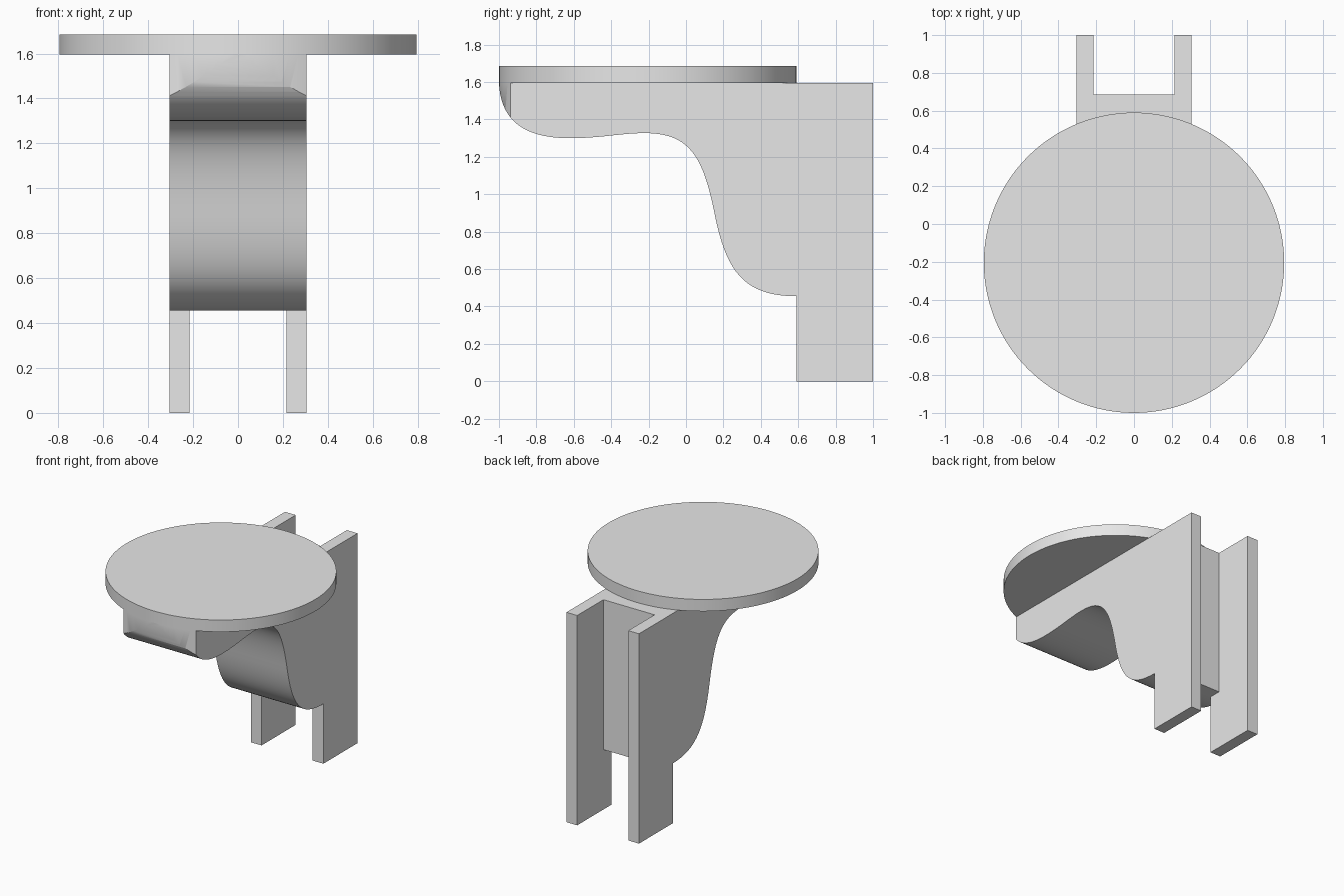
import bpy, bmesh, math
from mathutils import Vector
from mathutils.geometry import interpolate_bezier

cube = bpy.data.objects.get("Cube")
if cube:
    bpy.data.objects.remove(cube, do_unlink=True)

HALF_W, SLOT_W = 0.305, 0.215      # bracket and slot half widths
TOP, SEAT_TOP = 1.595, 1.685       # seat underside and top
RADIUS, SEAT_Y = 0.795, -0.205     # seat disc
LEDGE, LEG_Y, WEB_Y = 0.455, 0.59, 0.685

grey = bpy.data.materials.new("light grey")
grey.use_nodes = True
grey.diffuse_color = (0.8, 0.8, 0.8, 1)
grey.node_tree.nodes["Principled BSDF"].inputs["Base Color"].default_value = (0.8, 0.8, 0.8, 1)


def prism(name, outline, shift):
    """Extrude a closed outline of 3D points along a vector."""
    bm = bmesh.new()
    face = bm.faces.new([bm.verts.new(p) for p in outline])
    moved = bmesh.ops.extrude_face_region(bm, geom=[face])["geom"]
    bmesh.ops.translate(bm, vec=shift, verts=[v for v in moved if isinstance(v, bmesh.types.BMVert)])
    bmesh.ops.recalc_face_normals(bm, faces=bm.faces)
    mesh = bpy.data.meshes.new(name)
    bm.to_mesh(mesh)
    bm.free()
    mesh.materials.append(grey)
    obj = bpy.data.objects.new(name, mesh)
    bpy.context.collection.objects.link(obj)
    return obj


def side_prism(name, outline, half):
    """Extrude a (y, z) outline across the width."""
    return prism(name, [(-half, y, z) for y, z in outline], (2 * half, 0, 0))


def activate(obj):
    bpy.ops.object.select_all(action="DESELECT")
    obj.select_set(True)
    bpy.context.view_layer.objects.active = obj


def cut(obj, cutter, operation):
    mod = obj.modifiers.new("cut", "BOOLEAN")
    mod.operation, mod.solver, mod.object = operation, "EXACT", cutter
    activate(obj)
    bpy.ops.object.modifier_apply(modifier=mod.name)
    bpy.data.objects.remove(cutter, do_unlink=True)


def arc(start, end, steps, z):
    angles = [start + (end - start) * i / steps for i in range(steps + 1)]
    return [(RADIUS * math.cos(a), SEAT_Y + RADIUS * math.sin(a), z) for a in angles]


# Round seat
seat = prism("seat", arc(0, 2 * math.pi, 128, TOP)[:-1], (0, 0, SEAT_TOP - TOP))

# Bracket: flowing underside curve, then the straight rear legs
beziers = [
    [(-1.0, TOP), (-0.99, 1.36), (-0.82, 1.30), (-0.62, 1.30)],
    [(-0.62, 1.30), (-0.45, 1.30), (-0.35, 1.327), (-0.22, 1.327)],
    [(-0.22, 1.327), (0.02, 1.327), (0.09, 1.20), (0.15, 0.91)],
    [(0.15, 0.91), (0.21, 0.60), (0.30, LEDGE), (LEG_Y, LEDGE)],
]
outline = []
for knot, h1, h2, end in beziers:
    points = interpolate_bezier(*[Vector(p) for p in (knot, h1, h2, end)], 21)
    outline += [(p.x, p.y) for p in points[:-1]]
outline += [(LEG_Y, LEDGE), (LEG_Y, 0), (1, 0), (1, TOP)]
bracket = side_prism("bracket", outline, HALF_W)

# Slot between the two rear legs, behind and below the web
slot = [(0.5, -0.1), (1.1, -0.1), (1.1, 2), (WEB_Y, 2), (WEB_Y, LEDGE), (0.5, LEDGE)]
cut(bracket, side_prism("slot_cutter", slot, SLOT_W), "DIFFERENCE")

# Round the bracket nose to follow the seat edge
nose = arc(math.pi, 2 * math.pi, 64, -0.1) + [(RADIUS, 1.1, -0.1), (-RADIUS, 1.1, -0.1)]
cut(bracket, prism("nose_cutter", nose, (0, 0, 2)), "INTERSECT")

for obj in (seat, bracket):
    activate(obj)
    bpy.ops.object.shade_smooth_by_angle(angle=math.radians(30))
